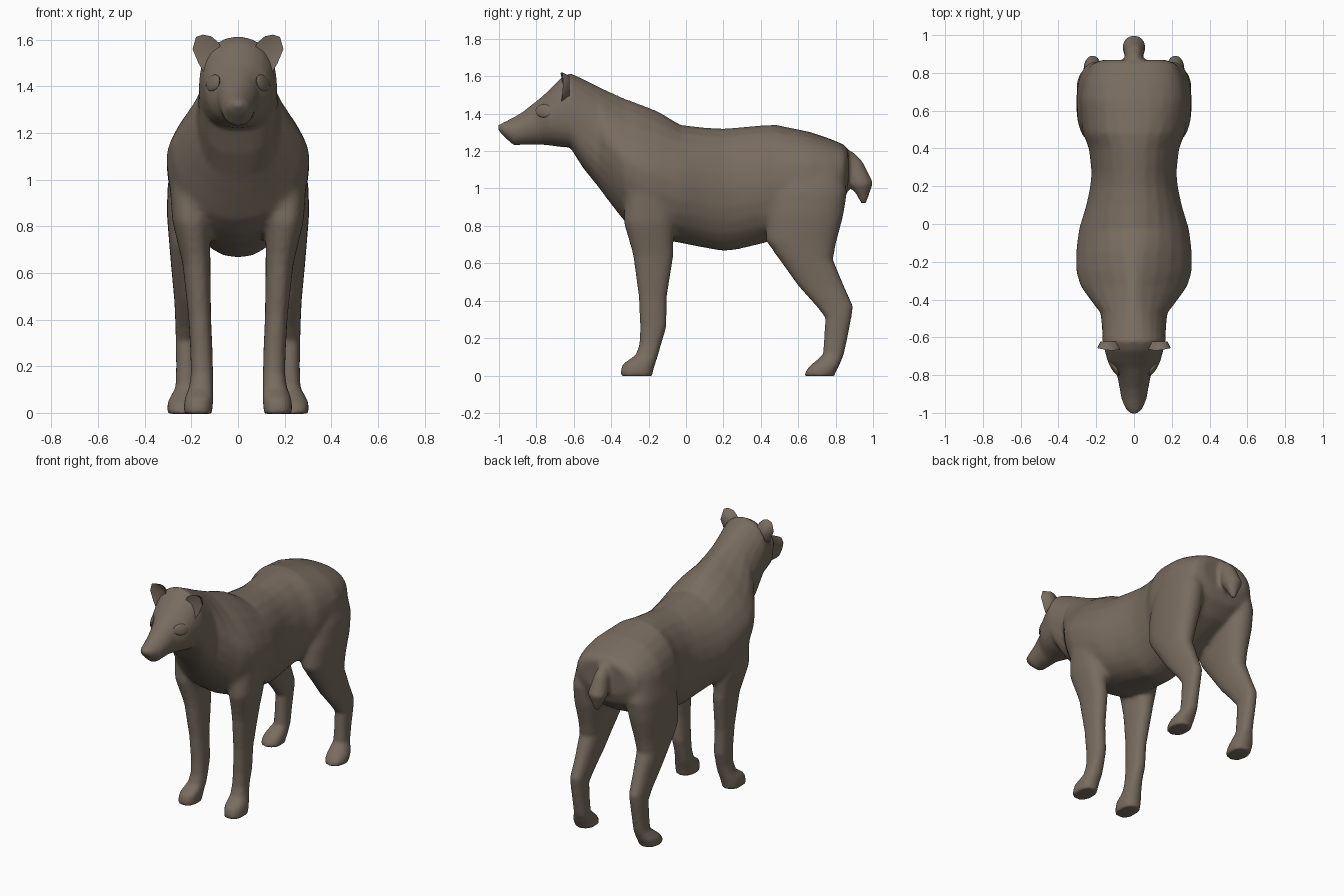
import bpy, bmesh, math

fur = bpy.data.materials.new("brown fur")
fur.diffuse_color = (0.19, 0.15, 0.115, 1)
SIDES = 24


def finish(name, bm, angle=50):
    bmesh.ops.recalc_face_normals(bm, faces=bm.faces)
    mesh = bpy.data.meshes.new(name)
    bm.to_mesh(mesh)
    bm.free()
    mesh.materials.append(fur)
    ob = bpy.data.objects.new(name, mesh)
    bpy.context.collection.objects.link(ob)
    bpy.ops.object.select_all(action='DESELECT')
    ob.select_set(True)
    bpy.context.view_layer.objects.active = ob
    bpy.ops.object.shade_smooth_by_angle(angle=math.radians(angle))
    return ob


def loft(bm, rings):
    """Skin a list of point rings and cap both ends."""
    rows = [[bm.verts.new(p) for p in ring] for ring in rings]
    faces = [bm.faces.new(rows[0]), bm.faces.new(rows[-1])]
    for a, b in zip(rows, rows[1:]):
        for i in range(len(a)):
            j = (i + 1) % len(a)
            faces.append(bm.faces.new((a[i], a[j], b[j], b[i])))
    bmesh.ops.recalc_face_normals(bm, faces=faces)


def oval(low=1.0, high=None):
    """Unit outline from the top round; separate squareness below and above."""
    out = []
    for i in range(SIDES):
        t = math.pi / 2 + 2 * math.pi * i / SIDES
        c, s = math.cos(t), math.sin(t)
        p = high if high and s > 0 else low
        out.append((math.copysign(abs(c) ** p, c), math.copysign(abs(s) ** p, s)))
    return out


skin = bmesh.new()

# Torso, neck and head: y, bottom, top, half width, squareness below and above
body = [
    (0.868, 1.00, 1.205, 0.17, 0.9, 0.8), (0.845, 0.93, 1.235, 0.23, 0.9, 0.8),
    (0.76, 0.85, 1.27, 0.27, 0.95, 0.85), (0.66, 0.80, 1.303, 0.288, 0.95, 0.88),
    (0.48, 0.725, 1.34, 0.272, 0.95, 0.95), (0.40, 0.703, 1.337, 0.239, 0.95, 1),
    (0.27, 0.672, 1.325, 0.225, 0.95, 1), (0.20, 0.664, 1.32, 0.232, 0.95, 1),
    (0.10, 0.682, 1.325, 0.253, 0.95, 1), (-0.03, 0.708, 1.34, 0.293, 0.95, 1.1),
    (-0.15, 0.73, 1.412, 0.308, 0.95, 1.3), (-0.25, 0.765, 1.452, 0.308, 0.95, 1.4),
    (-0.33, 0.825, 1.482, 0.284, 0.95, 1.5), (-0.40, 0.915, 1.513, 0.233, 0.95, 1.4),
    (-0.47, 1.01, 1.545, 0.177, 0.85, 1.1), (-0.55, 1.11, 1.585, 0.169, 0.75, 1),
    (-0.62, 1.22, 1.617, 0.167, 0.72, 0.95), (-0.67, 1.222, 1.59, 0.155, 0.8, 0.97),
    (-0.73, 1.23, 1.53, 0.139, 0.95, 1), (-0.765, 1.233, 1.495, 0.115, 1, 1),
    (-0.80, 1.235, 1.467, 0.09, 1, 1), (-0.87, 1.234, 1.412, 0.076, 0.95, 1.1),
    (-0.92, 1.23, 1.382, 0.068, 0.95, 1.15), (-0.975, 1.278, 1.354, 0.047, 1, 1.1),
    (-1.004, 1.312, 1.34, 0.018, 1, 1),
]
loft(skin, [[(w * u, y, (lo + hi) / 2 + (hi - lo) / 2 * v) for u, v in oval(q, p)]
            for y, lo, hi, w, q, p in body])

# Legs: z, front y, rear y, inner x, outer x
front_leg = [
    (1.14, -0.26, -0.10, 0.15, 0.26), (1.02, -0.32, -0.06, 0.12, 0.296),
    (0.82, -0.335, -0.06, 0.12, 0.282), (0.64, -0.282, -0.068, 0.118, 0.238),
    (0.42, -0.252, -0.103, 0.116, 0.213), (0.26, -0.245, -0.105, 0.109, 0.204),
    (0.17, -0.248, -0.132, 0.107, 0.202), (0.11, -0.268, -0.149, 0.106, 0.21),
    (0.06, -0.339, -0.165, 0.106, 0.229), (0.02, -0.35, -0.177, 0.109, 0.233),
    (-0.004, -0.348, -0.182, 0.112, 0.23),
]
hind_leg = [
    (1.20, 0.58, 0.78, 0.12, 0.21), (1.10, 0.52, 0.84, 0.10, 0.275),
    (0.98, 0.46, 0.86, 0.10, 0.302), (0.86, 0.43, 0.844, 0.10, 0.306),
    (0.72, 0.425, 0.807, 0.12, 0.295), (0.62, 0.50, 0.785, 0.14, 0.286),
    (0.48, 0.60, 0.844, 0.158, 0.273), (0.37, 0.698, 0.893, 0.17, 0.268),
    (0.31, 0.745, 0.884, 0.176, 0.267), (0.20, 0.739, 0.863, 0.178, 0.265),
    (0.11, 0.732, 0.843, 0.176, 0.268), (0.05, 0.661, 0.818, 0.17, 0.3),
    (0.02, 0.638, 0.801, 0.171, 0.304), (-0.004, 0.635, 0.793, 0.174, 0.3),
]
for s in (1, -1):
    for rows in (front_leg, hind_leg):
        loft(skin, [[(s * ((a + b) / 2 + (b - a) / 2 * u), (f + r) / 2 + (r - f) / 2 * v, z)
                     for u, v in oval(0.85)] for z, f, r, a, b in rows])

# Tail: y, z, radius across, radius along the side, tilt of the section
tail = [(0.79, 1.14, 0.04, 0.06, -0.2), (0.86, 1.14, 0.045, 0.066, -0.5),
        (0.90, 1.10, 0.05, 0.062, -0.8), (0.938, 1.022, 0.062, 0.063, -1.45),
        (0.947, 0.975, 0.04, 0.037, -1.4), (0.952, 0.92, 0.013, 0.014, -1.3)]
loft(skin, [[(w * u, y - h * v * math.sin(t), z + h * v * math.cos(t)) for u, v in oval()]
            for y, z, w, h, t in tail])

# Fuse body, legs and tail into one skin, then soften the shoulder and hip joins
hide = finish("body", skin)
remesh = hide.modifiers.new("fuse", 'REMESH')
remesh.mode = 'VOXEL'
remesh.voxel_size = 0.013
remesh.use_smooth_shade = True
bpy.ops.object.modifier_apply(modifier=remesh.name)
joins = hide.vertex_groups.new(name="joins")
joins.add([v.index for v in hide.data.vertices
           if 0.66 < v.co.z < 1.27 and -0.42 < v.co.y < 0.85], 1.0, 'REPLACE')
soften = hide.modifiers.new("soften", 'SMOOTH')
soften.factor = 0.5
soften.iterations = 16
soften.vertex_group = "joins"
polish = hide.modifiers.new("polish", 'SMOOTH')
polish.factor = 0.5
polish.iterations = 2

for side, s in (("right", 1), ("left", -1)):
    # Ear: rounded leaf, cupped in front and domed behind
    outline = [(0.09, 1.47), (0.06, 1.545), (0.085, 1.59), (0.115, 1.615), (0.15, 1.622),
               (0.18, 1.612), (0.195, 1.56), (0.17, 1.50), (0.14, 1.45)]
    bm = bmesh.new()
    rim = [bm.verts.new((s * x, -0.672 + 0.2 * abs(x - 0.12), z)) for x, z in outline]
    dome = [bm.verts.new((s * (0.125 + 0.75 * (x - 0.125)), -0.622, 1.54 + 0.75 * (z - 1.54)))
            for x, z in outline]
    cup = bm.verts.new((s * 0.125, -0.652, 1.55))
    for i in range(len(rim)):
        j = (i + 1) % len(rim)
        bm.faces.new((rim[i], rim[j], cup))
        bm.faces.new((rim[j], rim[i], dome[i], dome[j]))
    bm.faces.new(dome)
    finish(f"{side}_ear", bm, 75)

    # Eye: shallow bulge lying along the cheek
    bm = bmesh.new()
    bmesh.ops.create_uvsphere(bm, u_segments=12, v_segments=8, radius=1)
    for v in bm.verts:
        a, b, c = v.co
        v.co = (s * (0.107 + 0.014 * a + 0.026 * b - 0.008 * c), -0.76 + 0.045 * b, 1.415 + 0.036 * c)
    finish(f"{side}_eye", bm)
